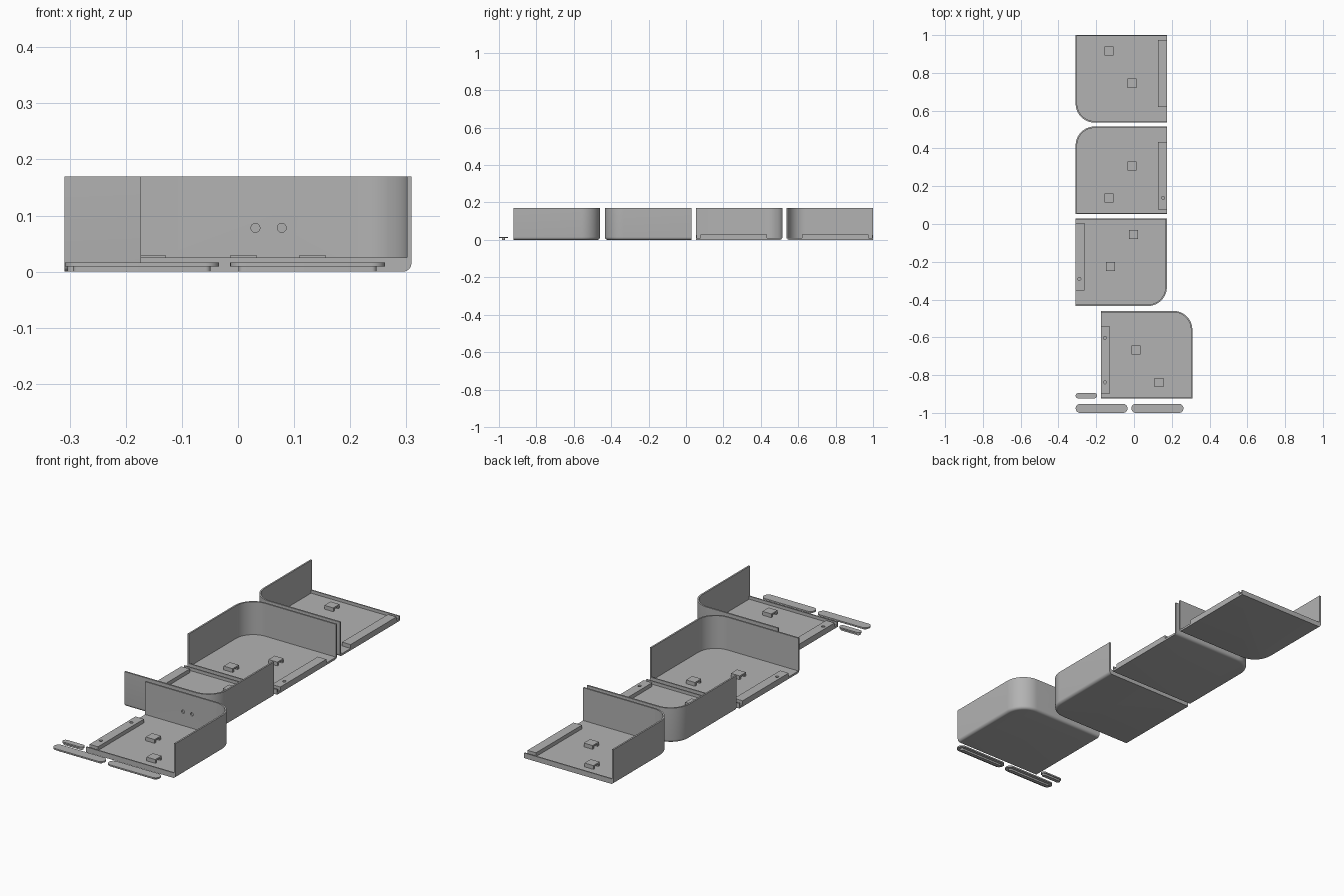
import bpy, bmesh, math
from mathutils import Matrix, Vector

if "Cube" in bpy.data.objects:
    bpy.data.objects.remove(bpy.data.objects["Cube"])

grey = bpy.data.materials.new("plain_grey")
grey.use_nodes = True
grey.diffuse_color = (0.45, 0.45, 0.45, 1)
grey.node_tree.nodes["Principled BSDF"].inputs["Base Color"].default_value = (0.45, 0.45, 0.45, 1)

W, D, H = 0.483, 0.463, 0.17          # tray width, depth, height
R, FILLET = 0.1, 0.015                # corner and bottom edge radii
WALL, FLOOR, LIP, TOP = 0.008, 0.01, 0.025, 0.0285


def finish(name, bm, matrix=Matrix(), smooth=False):
    bm.transform(matrix)
    bmesh.ops.recalc_face_normals(bm, faces=bm.faces)
    mesh = bpy.data.meshes.new(name)
    bm.to_mesh(mesh)
    bm.free()
    mesh.materials.append(grey)
    ob = bpy.data.objects.new(name, mesh)
    bpy.context.collection.objects.link(ob)
    if smooth:
        bpy.ops.object.select_all(action='DESELECT')
        ob.select_set(True)
        bpy.context.view_layer.objects.active = ob
        bpy.ops.object.shade_smooth_by_angle(angle=math.radians(30))
    return ob


def prism(bm, points, offset):
    # Extrude a closed outline along an offset
    offset = Vector(offset)
    low = [bm.verts.new(p) for p in points]
    high = [bm.verts.new(Vector(p) + offset) for p in points]
    bm.faces.new(low)
    bm.faces.new(high)
    for i in range(len(low)):
        j = (i + 1) % len(low)
        bm.faces.new((low[i], low[j], high[j], high[i]))


def box(bm, x0, x1, y0, y1, z0, z1):
    prism(bm, [(x0, y0, z0), (x1, y0, z0), (x1, y1, z0), (x0, y1, z0)], (0, 0, z1 - z0))


def drill(ob, matrix, spots, axis):
    # Cut round holes of the same size through a part
    bm = bmesh.new()
    turn = Matrix.Rotation(math.pi / 2, 4, 'X') if axis == 'Y' else Matrix()
    for spot in spots:
        bmesh.ops.create_cone(bm, cap_ends=True, segments=24, radius1=0.008, radius2=0.008,
                              depth=0.05, matrix=Matrix.Translation(spot) @ turn)
    cutter = finish(ob.name + "_cutter", bm, matrix)
    cutter.hide_render = True
    cutter.hide_set(True)
    mod = ob.modifiers.new("holes", 'BOOLEAN')
    mod.operation = 'DIFFERENCE'
    mod.solver = 'EXACT'
    mod.object = cutter
    bpy.context.view_layer.update()
    cut = bpy.data.meshes.new_from_object(ob.evaluated_get(bpy.context.evaluated_depsgraph_get()))
    ob.modifiers.clear()
    ob.data = cut
    bpy.data.objects.remove(cutter)


def shell_mesh():
    # Two walls around one round corner, rising from a floor
    bm = bmesh.new()
    section = []
    for i in range(7):
        a = math.pi / 2 * i / 6
        section.append((FILLET * (1 - math.sin(a)), FILLET * (1 - math.cos(a))))
    section += [(0, H), (WALL, H), (WALL, FLOOR)]
    rows = []
    for inset, z in section:
        row = [bm.verts.new((0, D - inset, z))]
        for i in range(21):
            a = math.pi / 2 * (1 - i / 20)
            row.append(bm.verts.new((W - R + (R - inset) * math.cos(a),
                                     D - R + (R - inset) * math.sin(a), z)))
        row.append(bm.verts.new((W - inset, 0, z)))
        rows.append(row)
    for a, b in zip(rows, rows[1:]):
        for i in range(len(a) - 1):
            bm.faces.new((a[i], a[i + 1], b[i + 1], b[i]))
    low, high = bm.verts.new((0, 0, 0)), bm.verts.new((0, 0, FLOOR))
    bm.faces.new(rows[0] + [low])
    bm.faces.new(rows[-1] + [high])
    for end in (0, -1):
        bm.faces.new([low] + [r[end] for r in rows] + [high])
    return bm


def tray(name, x, y, sx, sy, wall_holes):
    m = Matrix.Translation((x, y, 0)) @ Matrix.Diagonal((sx, sy, 1, 1))
    shell = finish(name + "_shell", shell_mesh(), m, smooth=True)
    if wall_holes:
        drill(shell, m, [(0.205, D, 0.078), (0.252, D, 0.078)], 'Y')

    # Low lip on the open edge
    bm = bmesh.new()
    box(bm, 0, W - WALL, 0, 0.006, FLOOR, LIP)
    finish(name + "_lip", bm, m)

    # Joining strip with screw holes
    bm = bmesh.new()
    box(bm, 0, 0.046, 0.025, 0.38, FLOOR, TOP)
    strip = finish(name + "_strip", bm, m)
    drill(strip, m, [(0.02, 0.085, 0.02), (0.02, 0.32, 0.02)], 'Z')

    # Cable tie anchors, each a small bridge
    bm = bmesh.new()
    for cx, cy in ((0.184, 0.255), (0.307, 0.085)):
        h, s, roof = 0.024, 0.014, 0.021
        arch = [(-h, FLOOR), (-h, TOP), (h, TOP), (h, FLOOR),
                (s, FLOOR), (s, roof), (-s, roof), (-s, FLOOR)]
        prism(bm, [(cx - h, cy + u, z) for u, z in arch], (2 * h, 0, 0))
    finish(name + "_anchors", bm, m)


def stadium(x0, x1, y, r, z):
    pts = []
    for cx, start in ((x1 - r, -90), (x0 + r, 90)):
        for i in range(13):
            a = math.radians(start + 15 * i)
            pts.append((cx + r * math.cos(a), y + r * math.sin(a), z))
    return pts


def cover(name, x0, x1, y, r, inset):
    # Round-ended plate on a narrower plug
    bm = bmesh.new()
    prism(bm, stadium(x0, x1, y, r, 0.009), (0, 0, 0.007))
    prism(bm, stadium(x0 + inset, x1 - inset, y, r - inset, 0), (0, 0, 0.009))
    finish(name, bm, smooth=True)


tray("back_tray", 0.174, 1.0, -1, -1, False)
tray("mid_back_tray", 0.174, 0.053, -1, 1, True)
tray("mid_front_tray", -0.309, 0.029, 1, -1, False)
tray("front_tray", -0.174, -0.923, 1, 1, True)

cover("right_slot_cover", -0.309, -0.034, -0.976, 0.024, 0.015)
cover("left_slot_cover", -0.014, 0.262, -0.976, 0.024, 0.015)
cover("small_slot_cover", -0.309, -0.195, -0.909, 0.014, 0.005)
